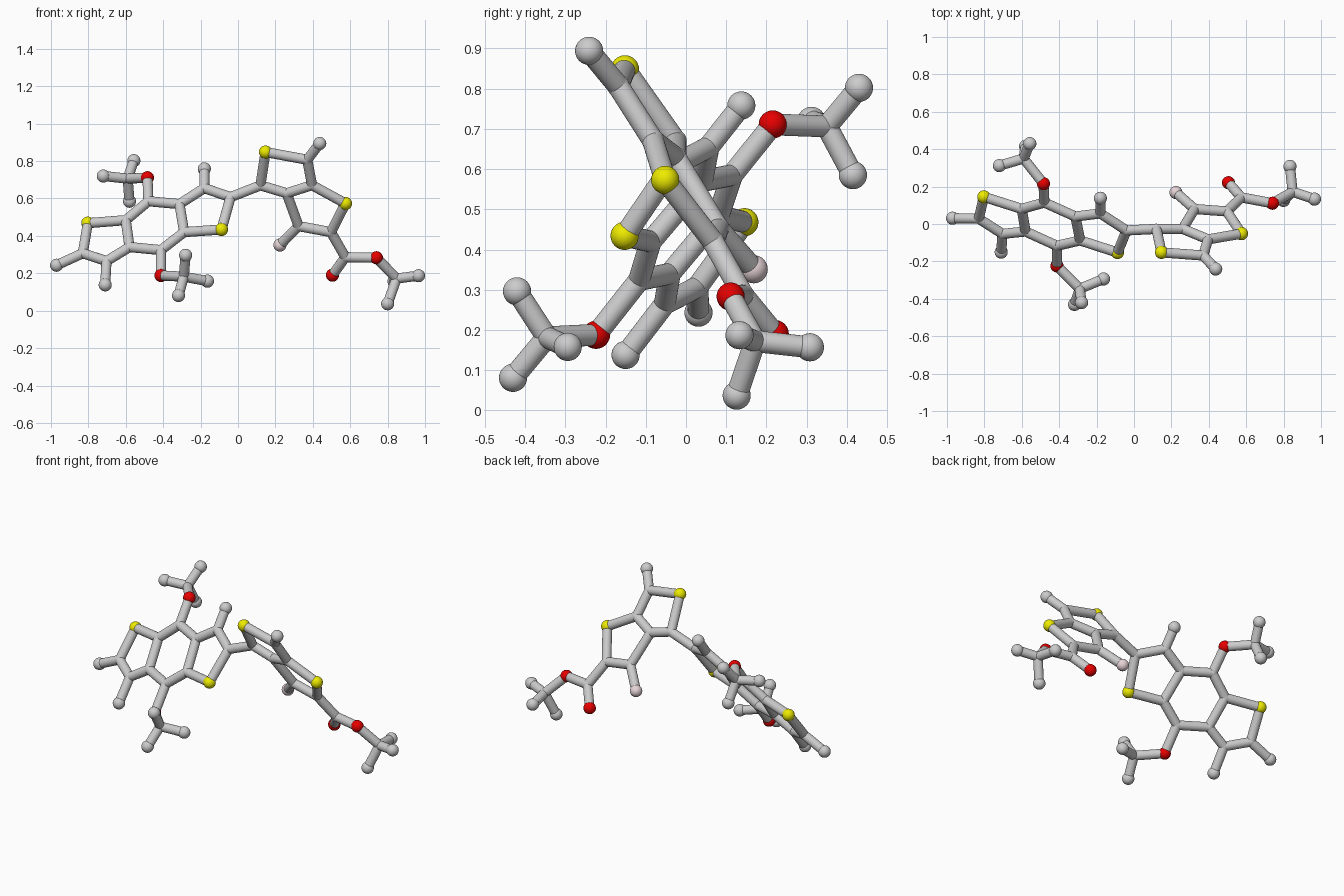
import bpy, bmesh
from mathutils import Vector

if "Cube" in bpy.data.objects:
    bpy.data.objects.remove(bpy.data.objects["Cube"])

BALL, JOINT, ROD = 0.035, 0.028, 0.027


def material(name, rgb):
    m = bpy.data.materials.new(name)
    m.diffuse_color = (*rgb, 1)
    m.use_nodes = True
    m.node_tree.nodes["Principled BSDF"].inputs["Base Color"].default_value = m.diffuse_color
    return m


COLOURS = {"sulfur": material("yellow", (0.85, 0.83, 0.0)),
           "oxygen": material("red", (0.8, 0.0, 0.0)),
           "halogen": material("pale_pink", (0.8, 0.66, 0.68))}


def finish(name, bm, mat=None):
    mesh = bpy.data.meshes.new(name)
    bm.to_mesh(mesh)
    bm.free()
    for p in mesh.polygons:
        p.use_smooth = True
    if mat:
        mesh.materials.append(mat)
    ob = bpy.data.objects.new(name, mesh)
    bpy.context.collection.objects.link(ob)
    bpy.context.view_layer.objects.active = ob
    ob.select_set(True)
    bpy.ops.object.shade_smooth_by_angle(angle=0.7)
    ob.select_set(False)
    return ob


def ball(name, pos, radius, mat=None):
    bm = bmesh.new()
    bmesh.ops.create_uvsphere(bm, u_segments=32, v_segments=16, radius=radius)
    finish(name, bm, mat).location = pos


def rod(name, a, b):
    a, b = Vector(a), Vector(b)
    bm = bmesh.new()
    bmesh.ops.create_cone(bm, cap_ends=True, segments=32, radius1=ROD,
                          radius2=ROD, depth=(b - a).length)
    ob = finish(name, bm)
    ob.location = (a + b) / 2
    ob.rotation_euler = (b - a).to_track_quat('Z', 'Y').to_euler()


# Each flat ring system lies in a tilted plane y = f(x, z)
def left(x, z):
    return (x, -0.528 - 0.379 * x + 0.788 * z, z)


def right(x, z):
    return (x, 0.450 - 0.200 * x - 0.675 * z, z)


atoms = {
    # left three-ring core
    "S1": left(-.803, .468), "C1": left(-.83, .307), "M1": left(-.97, .243),
    "C2": left(-.703, .265), "M2": left(-.71, .138), "C3": left(-.58, .34),
    "C4": left(-.60, .484), "C5": left(-.479, .585), "O1": left(-.484, .711),
    "C6": left(-.313, .57), "C7": left(-.288, .42), "C8": left(-.412, .324),
    "O2": left(-.412, .188), "C9": left(-.18, .655), "M3": left(-.18, .758),
    "C10": left(-.04, .607), "S2": left(-.088, .434),
    # right two-ring core with ester arm
    "C11": right(.12, .67), "S3": right(.147, .848), "C12": right(.37, .807),
    "M4": right(.437, .894), "C13": right(.396, .671), "S4": right(.575, .573),
    "C14": right(.497, .42), "C15": right(.324, .452), "F1": right(.224, .351),
    "C16": right(.26, .628), "C17": right(.574, .286), "O3": right(.505, .19),
    "O4": right(.74, .283),
    # branched end groups
    "C18": (-.59, .35, .706), "M5": (-.557, .43, .802), "M6": (-.72, .312, .72),
    "M7": (-.58, .415, .585),
    "C19": (-.29, -.346, .182), "M8": (-.28, -.42, .296), "M9": (-.318, -.43, .081),
    "M10": (-.163, -.294, .158),
    "C20": (.848, .172, .172), "M11": (.80, .126, .037), "M12": (.965, .133, .187),
    "M13": (.834, .308, .157),
}

KINDS = {"S": "sulfur", "O": "oxygen", "F": "halogen", "M": "end", "C": "joint"}
for key, pos in atoms.items():
    kind = KINDS[key[0]]
    ball(f"{kind}_ball_{key[1:]}", pos, JOINT if kind == "joint" else BALL,
         COLOURS.get(kind))

# Chains of rods, ring loops first
chains = {
    "left_outer_ring": "S1 C1 C2 C3 C4 S1",
    "left_middle_ring": "C3 C8 C7 C6 C5 C4",
    "left_inner_ring": "C6 C9 C10 S2 C7",
    "bridge": "C10 C11",
    "right_upper_ring": "C11 S3 C12 C13 C16 C11",
    "right_lower_ring": "C13 S4 C14 C15 C16",
    "stub_a": "C1 M1", "stub_b": "C2 M2", "stub_c": "C9 M3",
    "stub_d": "C12 M4", "stub_e": "C15 F1",
    "upper_arm": "C5 O1 C18 M5", "upper_fork": "M6 C18 M7",
    "lower_arm": "C8 O2 C19 M8", "lower_fork": "M9 C19 M10",
    "right_arm": "C14 C17 O4 C20 M11", "right_fork": "M12 C20 M13",
    "right_branch": "C17 O3",
}
for name, path in chains.items():
    keys = path.split()
    for i, (a, b) in enumerate(zip(keys, keys[1:]), 1):
        rod(f"{name}_rod_{i}", atoms[a], atoms[b])
